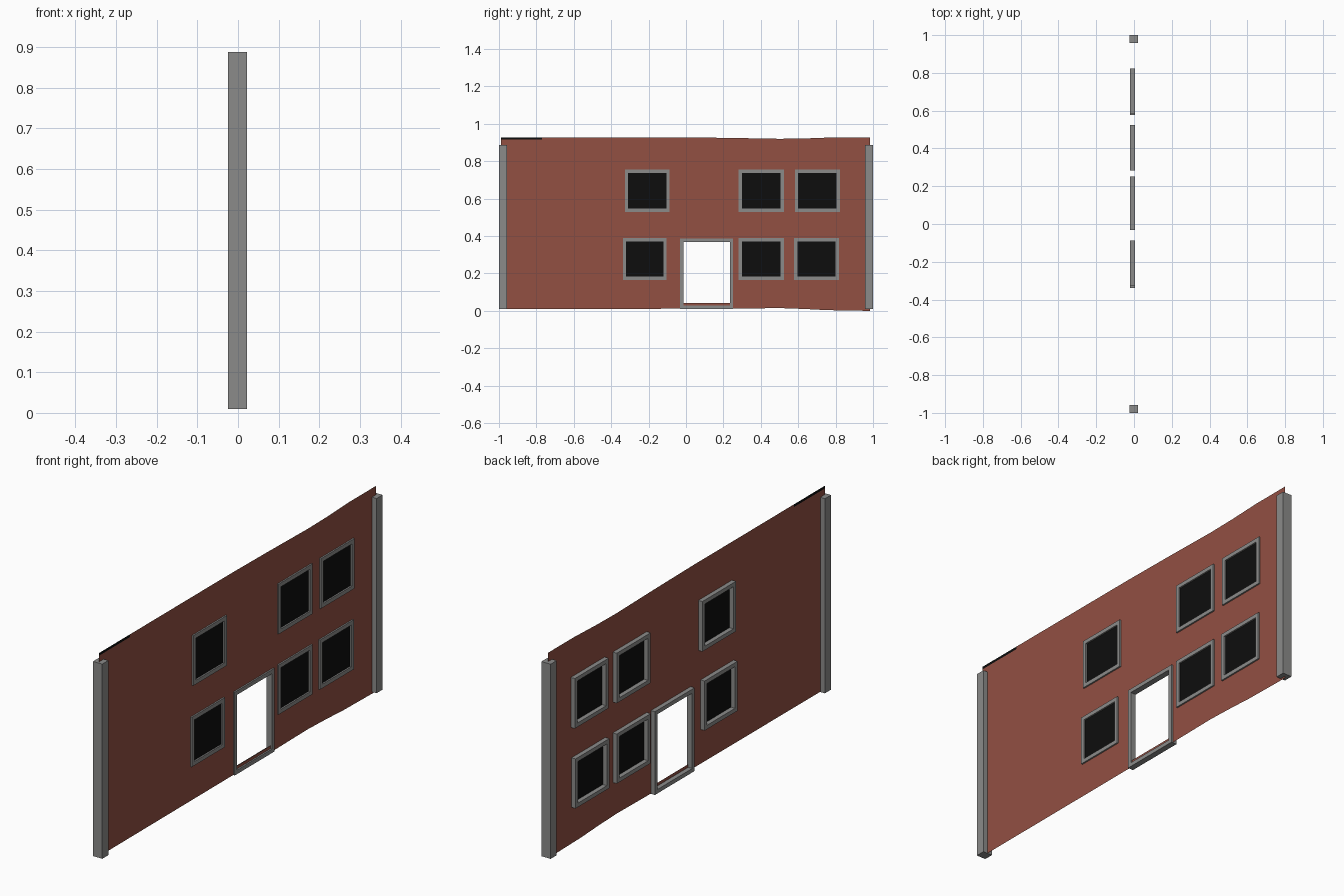
import bpy, bmesh

if "Cube" in bpy.data.objects:
    bpy.data.objects.remove(bpy.data.objects["Cube"])


def mat(name, c):
    m = bpy.data.materials.new(name)
    m.diffuse_color = (*c, 1)
    m.use_nodes = True
    m.node_tree.nodes["Principled BSDF"].inputs["Base Color"].default_value = m.diffuse_color
    return m


BRICK = mat("brick_red", (0.29, 0.08, 0.055))
STONE = mat("stone_grey", (0.26, 0.26, 0.255))
BLACK = mat("dark_glass", (0.004, 0.004, 0.004))

SHEET_X = -0.001
FRAME_BACK, FRAME_FRONT = -0.021, 0.006
BAR = 0.018


def finish(name, bm, mats, fix=True):
    if fix:
        bmesh.ops.recalc_face_normals(bm, faces=bm.faces)
    me = bpy.data.meshes.new(name)
    bm.to_mesh(me)
    bm.free()
    for m in mats:
        me.materials.append(m)
    ob = bpy.data.objects.new(name, me)
    bpy.context.collection.objects.link(ob)
    return ob


def box(name, x0, x1, y0, y1, z0, z1, m):
    bm = bmesh.new()
    bmesh.ops.create_cube(bm, size=1)
    for v in bm.verts:
        v.co = (x1 if v.co.x > 0 else x0, y1 if v.co.y > 0 else y0, z1 if v.co.z > 0 else z0)
    return finish(name, bm, [m])


def frame(name, y0, y1, z0, z1, m):
    # rectangular ring, open in the middle
    bm = bmesh.new()

    def loop(x, d):
        return [bm.verts.new((x, y, z)) for y, z in
                ((y0 + d, z0 + d), (y1 - d, z0 + d), (y1 - d, z1 - d), (y0 + d, z1 - d))]
    loops = [loop(FRAME_FRONT, 0), loop(FRAME_FRONT, BAR), loop(FRAME_BACK, BAR), loop(FRAME_BACK, 0)]
    for i in range(4):
        a, b = loops[i], loops[(i + 1) % 4]
        for k in range(4):
            n = (k + 1) % 4
            bm.faces.new((a[k], a[n], b[n], b[k]))
    return finish(name, bm, [m])


def glass(name, y0, y1, z0, z1):
    bm = bmesh.new()
    bm.faces.new([bm.verts.new((SHEET_X, y, z)) for y, z in ((y0, z0), (y1, z0), (y1, z1), (y0, z1))])
    return finish(name, bm, [BLACK], False)


# openings as outer frame rectangles: y0, y1, z0, z1
WINDOWS = [(-0.327, -0.087, 0.529, 0.755), (-0.338, -0.103, 0.166, 0.390),
           (0.282, 0.524, 0.529, 0.755), (0.282, 0.524, 0.166, 0.390),
           (0.582, 0.823, 0.529, 0.755), (0.577, 0.818, 0.166, 0.390)]
DOOR = (-0.032, 0.252, 0.011, 0.387)

holes = []
for i, (a, b, c, d) in enumerate(WINDOWS):
    frame(f"window_frame_{i + 1}", a, b, c, d, STONE)
    h = (a + BAR, b - BAR, c + BAR, d - BAR)
    glass(f"window_glass_{i + 1}", *h)
    holes.append(h)
frame("door_frame", *DOOR, STONE)
holes.append((DOOR[0] + BAR, DOOR[1] - BAR, 0.043, 0.371))

# slightly uneven top and bottom edges of the wall
TOP = [(-0.99, 0.928), (-0.05, 0.928), (0.22, 0.925), (0.5, 0.920), (0.64, 0.922), (0.8, 0.928), (0.985, 0.928)]
BOTTOM = [(-0.99, 0.01), (0.25, 0.012), (0.5, 0.015), (0.64, 0.01), (0.75, 0.004), (0.985, 0.0)]


def lerp(pts, y):
    for (a, p), (b, q) in zip(pts, pts[1:]):
        if y <= b:
            return p + (q - p) * (y - a) / (b - a)
    return pts[-1][1]


# wall sheet: grid of cells with the openings left out
ys = sorted({y for h in holes for y in h[:2]} | {p[0] for p in TOP + BOTTOM} | {-0.77})
zs = [0.0] + sorted({z for h in holes for z in h[2:]}) + [0.916, 1.0]
bm = bmesh.new()
grid = []
for y in ys:
    col = []
    for z in zs:
        zz = lerp(BOTTOM, y) if z == 0.0 else lerp(TOP, y) if z == 1.0 else z
        col.append(bm.verts.new((SHEET_X, y, zz)))
    grid.append(col)
for i in range(len(ys) - 1):
    for j in range(len(zs) - 1):
        cy, cz = (ys[i] + ys[i + 1]) / 2, (zs[j] + zs[j + 1]) / 2
        if any(h[0] < cy < h[1] and h[2] < cz < h[3] for h in holes):
            continue
        f = bm.faces.new((grid[i][j], grid[i + 1][j], grid[i + 1][j + 1], grid[i][j + 1]))
        # dark strip at the top left corner
        f.material_index = 1 if cz > 0.916 and cy < -0.77 else 0
finish("brick_wall", bm, [BRICK, BLACK], False)

# end posts
for name, y0, y1 in (("left_post", -1.0, -0.957), ("right_post", 0.957, 1.0)):
    box(name, -0.024, 0.022, y0, y1, 0.009, 0.888, STONE)
